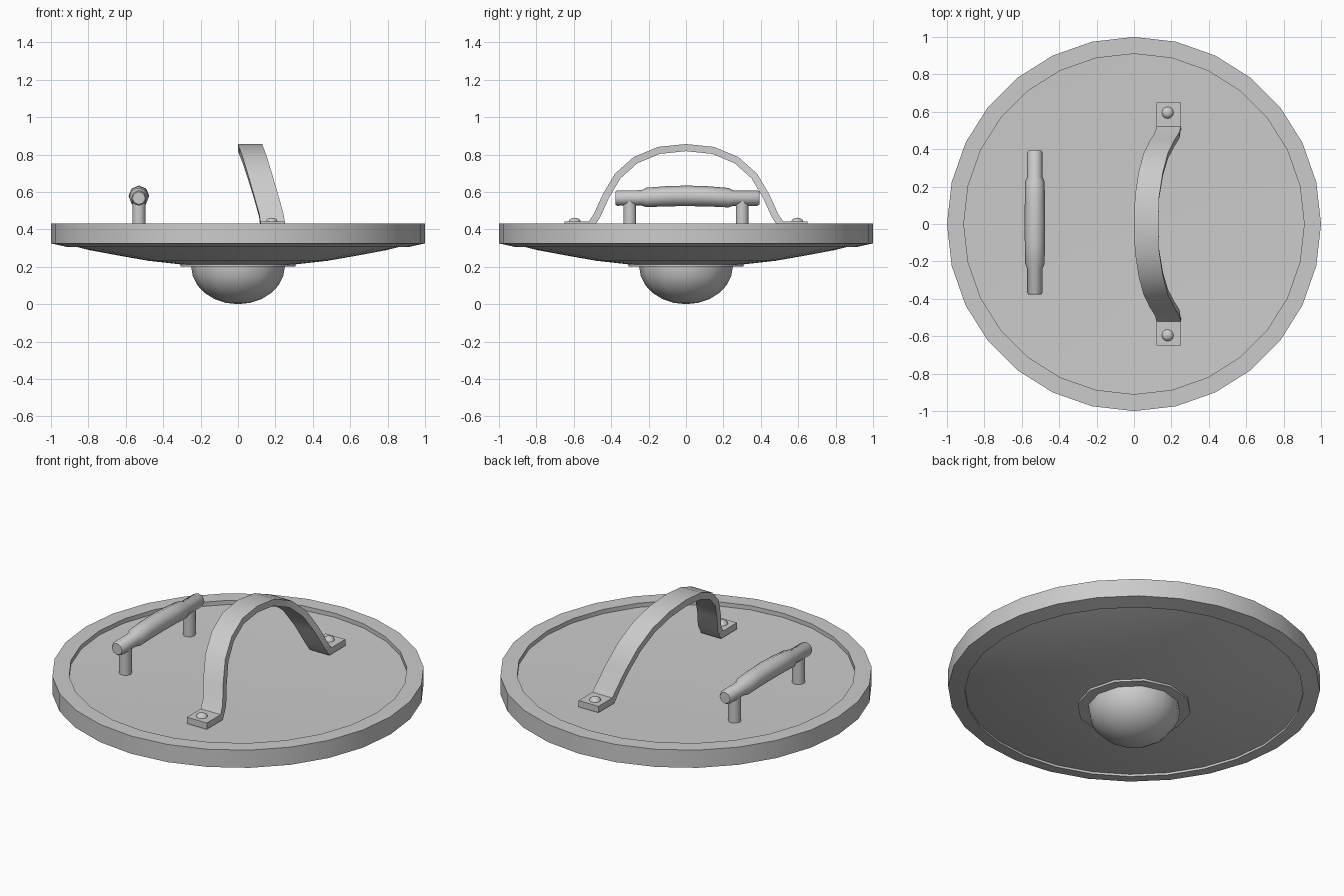
import bpy
import bmesh
import math
from mathutils import Vector, Matrix

cube = bpy.data.objects.get("Cube")
if cube:
    bpy.data.objects.remove(cube, do_unlink=True)

GREY = (0.6, 0.6, 0.6, 1.0)
metal = bpy.data.materials.new("light grey")
metal.use_nodes = True
metal.diffuse_color = GREY
metal.node_tree.nodes["Principled BSDF"].inputs["Base Color"].default_value = GREY


def finish(bm, name, angle):
    """Turn a bmesh into a named, shaded, coloured object."""
    bmesh.ops.remove_doubles(bm, verts=bm.verts, dist=0.0005)
    bmesh.ops.recalc_face_normals(bm, faces=bm.faces)
    mesh = bpy.data.meshes.new(name)
    bm.to_mesh(mesh)
    bm.free()
    mesh.materials.append(metal)
    obj = bpy.data.objects.new(name, mesh)
    bpy.context.collection.objects.link(obj)
    bpy.ops.object.select_all(action='DESELECT')
    obj.select_set(True)
    bpy.context.view_layer.objects.active = obj
    bpy.ops.object.shade_smooth_by_angle(angle=math.radians(angle))
    return obj


def lathe(name, profile, sides, closed=False, angle=35, matrix=None):
    """Revolve (radius, height) points about the z axis."""
    bm = bmesh.new()
    verts = [bm.verts.new((r, 0, z)) for r, z in profile]
    pairs = list(zip(verts, verts[1:]))
    if closed:
        pairs.append((verts[-1], verts[0]))
    edges = [bm.edges.new(p) for p in pairs]
    bmesh.ops.spin(bm, geom=verts + edges, cent=(0, 0, 0), axis=(0, 0, 1),
                   angle=math.tau, steps=sides)
    if matrix:
        bmesh.ops.transform(bm, matrix=matrix, verts=bm.verts)
    return finish(bm, name, angle)


# Rim band with a slanted underside
lathe("rim", [(1, 0.43), (0.91, 0.43), (0.91, 0.305), (1, 0.325)], 28, closed=True, angle=30)

# Domed body: shallow dish behind, dome below
lathe("body", [(0, 0.388), (0.45, 0.392), (0.91, 0.405), (0.91, 0.318), (0.8, 0.29),
               (0.65, 0.262), (0.48, 0.232), (0.3, 0.212), (0, 0.205)], 28, angle=30)

# Central boss and its flange
lathe("boss_flange", [(0, 0.215), (0.307, 0.215), (0.307, 0.2), (0, 0.2)], 12)
dome = [(0.25 * math.cos(a), 0.2 - 0.2 * math.sin(a))
        for a in (math.pi / 2 * i / 6 for i in range(7))]
lathe("boss", [(0.25, 0.21)] + dome, 12)

# Arm strap: half path of (x, y, z) mirrored front to back
half = [(0.185, 0.65, 0.422), (0.185, 0.51, 0.422), (0.178, 0.475, 0.475),
        (0.15, 0.43, 0.575), (0.117, 0.365, 0.685), (0.09, 0.27, 0.77), (0.07, 0.145, 0.822)]
path = [Vector(p) for p in half + [(0.065, 0, 0.837)]]
path += [Vector((x, -y, z)) for x, y, z in reversed(half)]
WIDTH, THICK = 0.065, 0.019
bm = bmesh.new()
rings = []
for i, p in enumerate(path):
    before = path[i] - path[max(i - 1, 0)]
    after = path[min(i + 1, len(path) - 1)] - path[i]
    normals = []
    for d in (before, after):
        if d.length:
            normals.append(Vector((0, d.z, -d.y)).normalized())
    n = sum(normals, Vector()).normalized()
    offset = n * (THICK / n.dot(normals[0]))
    side = Vector((WIDTH, 0, 0))
    rings.append([bm.verts.new(p + q) for q in
                  (side + offset, -side + offset, -side - offset, side - offset)])
for a, b in zip(rings, rings[1:]):
    for k in range(4):
        j = (k + 1) % 4
        bm.faces.new((a[k], a[j], b[j], b[k]))
bm.faces.new(rings[0])
bm.faces.new(rings[-1])
finish(bm, "arm_strap", 30)

# Rivets on the strap feet, posts under the grip
for label, s in (("back", 1), ("front", -1)):
    rivet = [(0.032 * math.cos(a), 0.44 + 0.022 * math.sin(a))
             for a in (math.pi / 2 * i / 3 for i in range(4))]
    lathe(label + "_rivet", rivet, 12, matrix=Matrix.Translation((0.18, 0.595 * s, 0)))
    lathe(label + "_grip_post", [(0, 0.385), (0.035, 0.385), (0.035, 0.56), (0, 0.56)], 10,
          angle=50, matrix=Matrix.Translation((-0.53, 0.3 * s, 0)))

# Hand grip: thicker, slightly arched middle with narrow ends
grip_half = [(0, 0.385), (0.034, 0.385), (0.041, 0.375), (0.041, 0.245), (0.052, 0.22), (0.054, 0.11)]
profile = grip_half + [(0.055, 0)] + [(r, -y) for r, y in reversed(grip_half)]
lay_down = Matrix.Translation((-0.53, 0.007, 0.567)) @ Matrix.Rotation(-math.pi / 2, 4, 'X')
grip = lathe("hand_grip", profile, 8, angle=50, matrix=lay_down)
for v in grip.data.vertices:
    v.co.z += 0.012 * max(0, 1 - (v.co.y / 0.25) ** 2)
